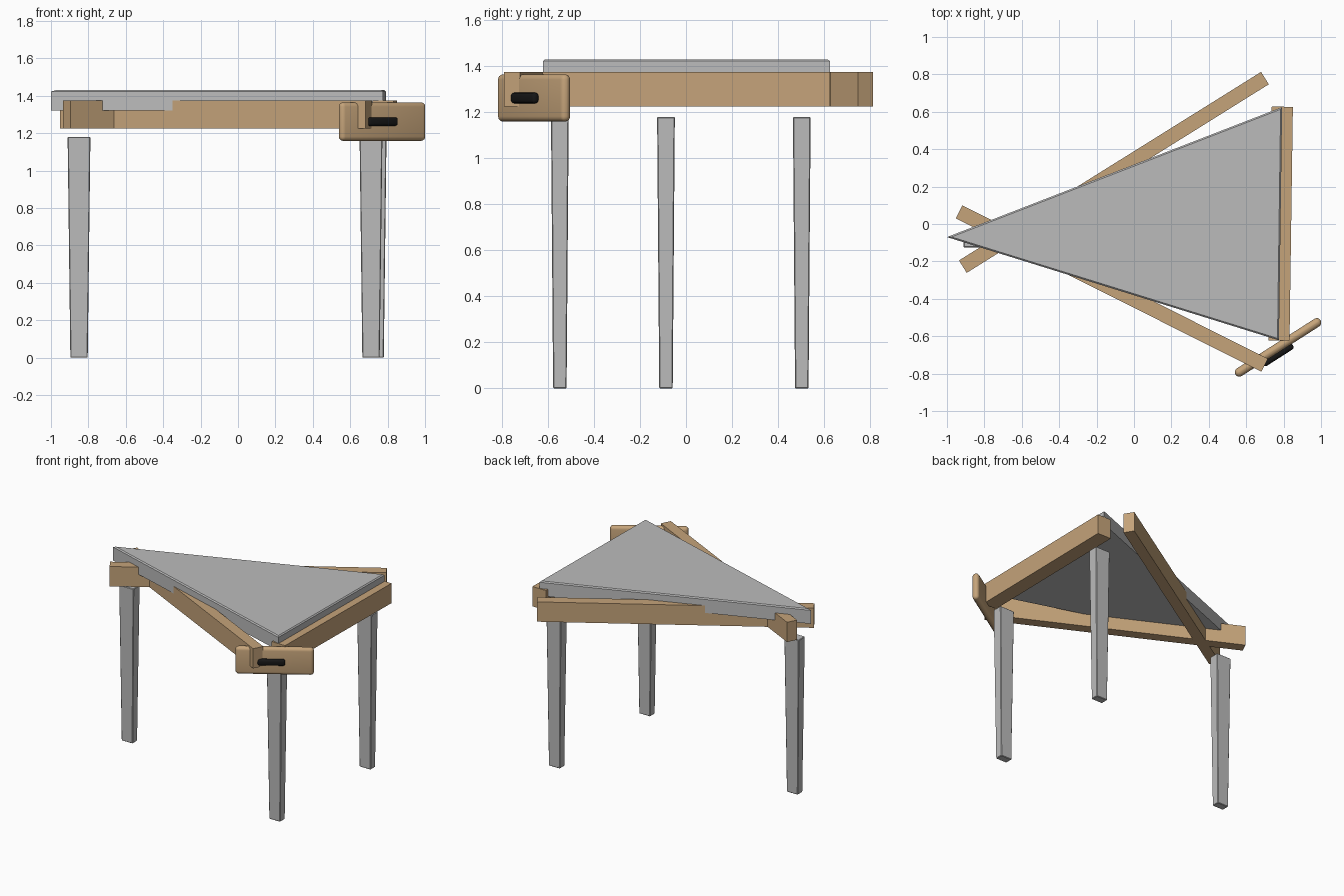
import bpy, bmesh, math
from mathutils import Vector

cube = bpy.data.objects.get("Cube")
if cube:
    bpy.data.objects.remove(cube, do_unlink=True)


def material(name, colour):
    mat = bpy.data.materials.new(name)
    mat.use_nodes = True
    mat.diffuse_color = (*colour, 1)
    mat.node_tree.nodes["Principled BSDF"].inputs["Base Color"].default_value = (*colour, 1)
    return mat


grey = material("grey", (0.5, 0.5, 0.5))
wood = material("light wood", (0.56, 0.37, 0.195))
black = material("black", (0.008, 0.008, 0.008))


def finish(name, bm, mat):
    bmesh.ops.recalc_face_normals(bm, faces=bm.faces)
    mesh = bpy.data.meshes.new(name)
    bm.to_mesh(mesh)
    bm.free()
    mesh.materials.append(mat)
    obj = bpy.data.objects.new(name, mesh)
    bpy.context.collection.objects.link(obj)
    return obj


def box(name, centre, size, mat, angle=0, taper=1):
    """Box turned about z, with its bottom scaled by taper."""
    bm = bmesh.new()
    bmesh.ops.create_cube(bm, size=1)
    for v in bm.verts:
        s = taper if v.co.z < 0 else 1
        v.co = Vector((v.co.x * size[0] * s, v.co.y * size[1] * s, v.co.z * size[2]))
    obj = finish(name, bm, mat)
    obj.location = centre
    obj.rotation_euler.z = angle
    return obj


def round_edges(obj, width, segments):
    mod = obj.modifiers.new("rounding", 'BEVEL')
    mod.width = width
    mod.segments = segments
    bpy.context.view_layer.objects.active = obj
    obj.select_set(True)
    bpy.ops.object.modifier_apply(modifier=mod.name)
    if segments > 1:
        bpy.ops.object.shade_smooth_by_angle(angle=math.radians(35))
    obj.select_set(False)


# Triangular top with a fine chamfer round its upper edge
bm = bmesh.new()
base = bm.faces.new([bm.verts.new((x, y, 1.32)) for x, y in
                     ((-1, -0.07), (0.775, -0.622), (0.792, 0.625))])
extruded = bmesh.ops.extrude_face_region(bm, geom=[base])["geom"]
bmesh.ops.translate(bm, vec=(0, 0, 0.11),
                    verts=[g for g in extruded if isinstance(g, bmesh.types.BMVert)])
upper = [e for e in bm.edges if all(v.co.z > 1.4 for v in e.verts)]
bmesh.ops.bevel(bm, geom=upper, offset=0.008, segments=1, affect='EDGES')
finish("table_top", bm, grey)

# Rails under the top: start, end, width
rails = {
    "back_rail": ((-0.915, -0.228), (0.70, 0.78), 0.078),
    "front_rail": ((-0.935, 0.065), (0.698, -0.755), 0.078),
    "side_rail": ((0.775, -0.623), (0.793, 0.627), 0.113),
}
for name, (a, b, width) in rails.items():
    a, b = Vector(a), Vector(b)
    run, mid = b - a, (a + b) / 2
    box(name, (mid.x, mid.y, 1.3), (run.length, width, 0.15), wood,
        math.atan2(run.y, run.x))

# Tapered legs
for name, x, y in (("apex_leg", -0.85, -0.087), ("front_leg", 0.711, -0.548),
                   ("back_leg", 0.733, 0.503)):
    leg = box(name, (x, y, 0.59), (0.122, 0.077, 1.18), grey, taper=0.76)
    round_edges(leg, 0.004, 1)

# Rounded corner plate and its dark grip
turn = math.radians(32.6)
plate = box("corner_plate", (0.77, -0.66, 1.262), (0.54, 0.048, 0.206), wood, turn)
round_edges(plate, 0.0235, 4)
grip = box("corner_grip", (0.77, -0.70, 1.262), (0.19, 0.034, 0.046), black, turn)
round_edges(grip, 0.014, 3)
